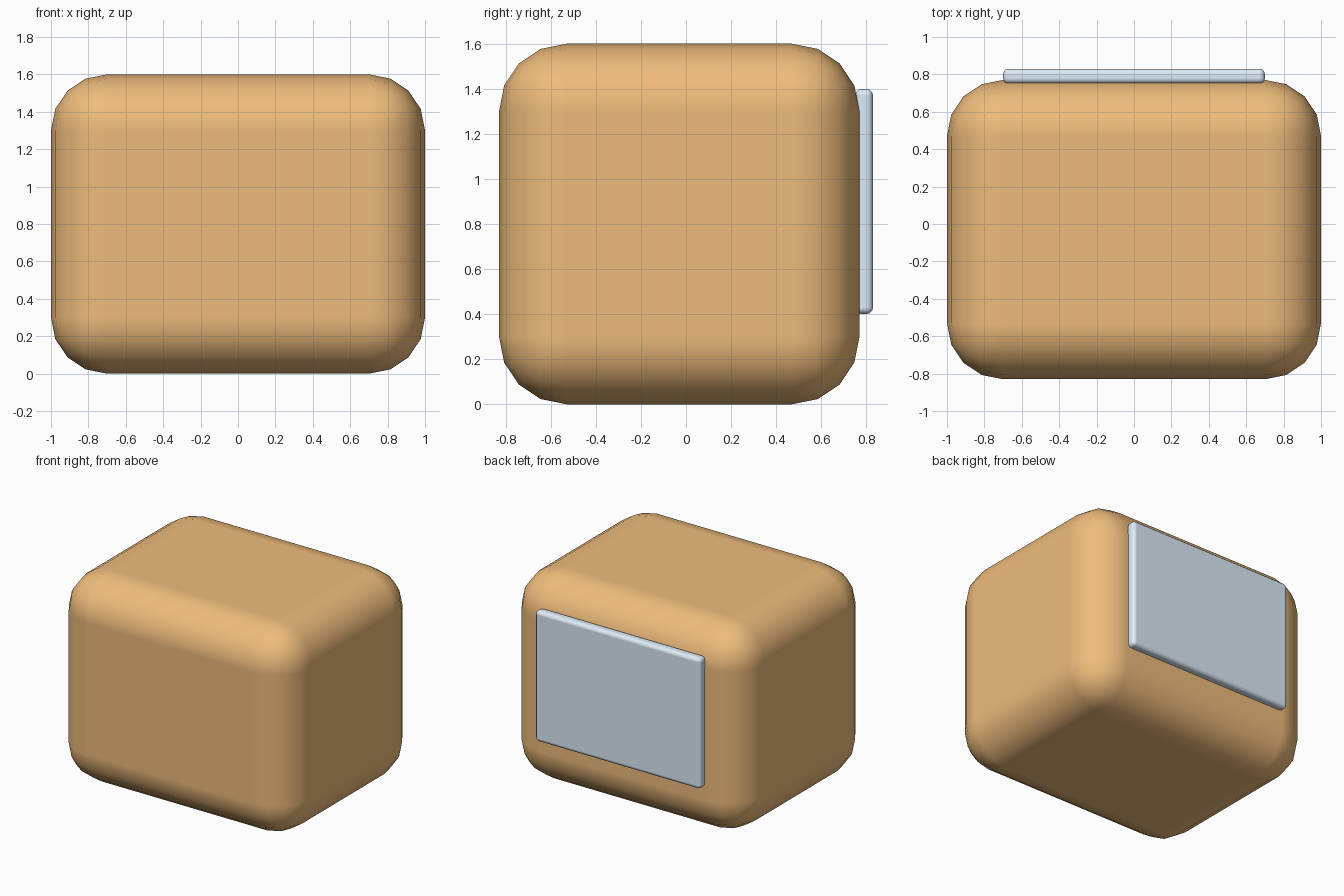
import bpy

if "Cube" in bpy.data.objects:
    bpy.data.objects.remove(bpy.data.objects["Cube"])


def rounded_box(name, centre, size, radius, segments, color):
    bpy.ops.mesh.primitive_cube_add(size=1, location=centre)
    ob = bpy.context.object
    ob.name = name
    ob.scale = size
    bpy.ops.object.transform_apply(location=False, rotation=False, scale=True)
    mat = bpy.data.materials.new(name + "_material")
    mat.diffuse_color = color
    mat.use_nodes = True
    mat.node_tree.nodes["Principled BSDF"].inputs["Base Color"].default_value = mat.diffuse_color
    ob.data.materials.append(mat)
    bpy.ops.object.shade_smooth()
    bevel = ob.modifiers.new("Rounded edges", 'BEVEL')
    bevel.width = radius
    bevel.segments = segments
    bevel.limit_method = 'NONE'
    bevel.harden_normals = True
    return ob


# Chunky rounded body
rounded_box("body", (0, -0.03, 0.8), (2, 1.6, 1.6), 0.3, 4, (0.85, 0.5, 0.2, 1))

# Thin pane set into the back face
rounded_box("back_window", (0, 0.79, 0.9), (1.4, 0.08, 1.0), 0.03, 3, (0.72, 0.83, 0.93, 1))
